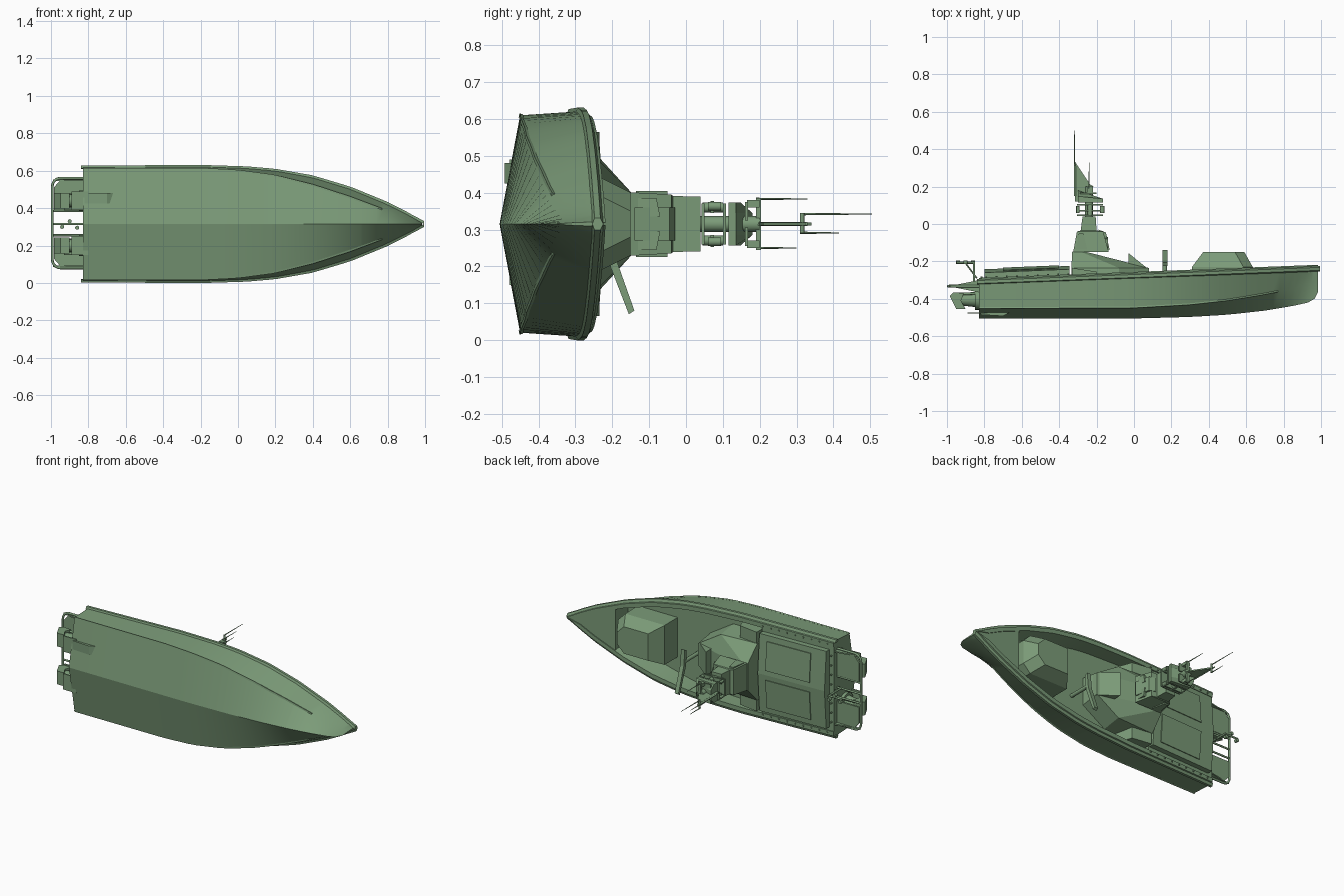
import bpy, bmesh, math
from mathutils import Vector

if "Cube" in bpy.data.objects:
    bpy.data.objects.remove(bpy.data.objects["Cube"])

ZC = 0.315            # centreline; points are (x, y = boat's up, s = sideways)
green = bpy.data.materials.new("green_paint")
green.diffuse_color = (0.2, 0.33, 0.19, 1)
green.use_nodes = True
green.node_tree.nodes["Principled BSDF"].inputs["Base Color"].default_value = green.diffuse_color


def finish(name, bm, smooth=None):
    bmesh.ops.recalc_face_normals(bm, faces=bm.faces)
    me = bpy.data.meshes.new(name)
    bm.to_mesh(me)
    bm.free()
    ob = bpy.data.objects.new(name, me)
    bpy.context.collection.objects.link(ob)
    me.materials.append(green)
    if smooth:
        bpy.context.view_layer.objects.active = ob
        ob.select_set(True)
        bpy.ops.object.shade_smooth_by_angle(angle=math.radians(smooth))
        ob.select_set(False)
    return ob


def loft(name, rings, smooth=None):
    """Skin closed rings of (x, y, s) points and cap both ends."""
    bm = bmesh.new()
    vs = [[bm.verts.new((x, y, s + ZC)) for x, y, s in r] for r in rings]
    n = len(vs[0])
    for a, b in zip(vs, vs[1:]):
        for i in range(n):
            bm.faces.new((a[i], a[(i + 1) % n], b[(i + 1) % n], b[i]))
    bm.faces.new(vs[0])
    bm.faces.new(vs[-1])
    return finish(name, bm, smooth)


def side_prism(name, pts, s0, s1):
    return loft(name, [[(x, y, s) for x, y in pts] for s in (s0, s1)])


def deck_prism(name, pts, y0, y1):
    return loft(name, [[(x, y, s) for x, s in pts] for y in (y0, y1)])


def box(name, x0, x1, y0, y1, s0, s1):
    return side_prism(name, [(x0, y0), (x1, y0), (x1, y1), (x0, y1)], s0, s1)


def stack(name, levels):
    """Rectangles (y, x0, x1, half width) lofted upward."""
    return loft(name, [[(a, y, -h), (b, y, -h), (b, y, h), (a, y, h)] for y, a, b, h in levels])


def rod(name, p, q, r, r2=None, n=10):
    p, q = Vector(p), Vector(q)
    u = (q - p).normalized().orthogonal().normalized()
    w = (q - p).normalized().cross(u)
    ring = lambda c, k: [tuple(c + k * (math.cos(t) * u + math.sin(t) * w))
                         for t in (2 * math.pi * i / n for i in range(n))]
    return loft(name, [ring(p, r), ring(q, r if r2 is None else r2)], 40)


def interp(table, x):
    for (a, va), (b, vb) in zip(table, table[1:]):
        if x <= b:
            return va + (vb - va) * max(0, x - a) / (b - a)
    return table[-1][1]


# Hull lines
SHEER = [(-.83, .302), (-.2, .306), (.05, .298), (.2, .285), (.4, .25), (.6, .19), (.8, .108), (.92, .047), (.985, .006)]
CHINE = [(-.83, .295), (-.2, .295), (0, .285), (.2, .258), (.4, .208), (.6, .143), (.8, .068), (.92, .02), (.985, .004)]
CHINE_Y = [(-.83, -.45), (0, -.447), (.3, -.43), (.5, -.408), (.7, -.375), (.85, -.345), (.985, -.30)]
KEEL_Y = [(-.83, -.506), (0, -.505), (.3, -.497), (.5, -.485), (.7, -.463), (.85, -.438), (.93, -.42), (.965, -.4), (.985, -.36)]


def rail_y(x):
    return -.31 + .07 * (x + .83) / 1.82


def section(x, open_well):
    w, c = interp(SHEER, x), interp(CHINE, x)
    cy, ky, ry = interp(CHINE_Y, x), interp(KEEL_Y, x), rail_y(x)
    top = ry + .022
    inner = max(w - .035, w * .4)
    fy, fw = (-.36, min(inner, c - .012)) if open_well else (top - .006, inner)
    half = [(cy, c), (ry, w), (top, max(w - .008, w * .7)), (top, inner), (fy, fw)]
    return [(x, ky, 0)] + [(x, y, s) for y, s in half] + [(x, fy, 0)] + [(x, y, -s) for y, s in reversed(half)]


# Hull with sunken well between the aft deck and the foredeck
xs = [(-.83 + i * .098, False) for i in range(5)] + [(-.341, False), (-.34, True)]
xs += [(-.34 + i * .0625, True) for i in range(1, 17)] + [(.661, False)]
xs += [(x, False) for x in (.7, .74, .78, .82, .86, .9, .93, .95, .965, .977, .985)]
loft("hull", [section(x, o) for x, o in xs], 20)

# Rub rails along both sides
for sgn, side in ((1, "left"), (-1, "right")):
    rings = []
    for i in range(41):
        x = -.84 + i * (.985 + .84) / 40
        w, y = interp(SHEER, x), rail_y(x)
        rings.append([(x + .01 * (i == 40), y + dy, sgn * max(w + d, 0))
                      for dy, d in ((-.014, -.006), (-.008, .010), (.008, .010), (.016, -.008))])
    loft("rub_rail_" + side, rings, 30)
    # chine strip
    rings = []
    for i in range(31):
        x = -.83 + i * 1.6 / 30
        w, y = interp(CHINE, x), interp(CHINE_Y, x)
        rings.append([(x, y - .004, sgn * (w - .006)), (x, y - .002, sgn * (w + .005)), (x, y + .006, sgn * (w + .002))])
    loft("chine_strip_" + side, rings, 30)

# Aft engine cover with a peaked top, hatch panels and bolts
cover = lambda x, y: [(x, -.31, -.245), (x, y, -.245), (x, y + .018, 0), (x, y, .245), (x, -.31, .245)]
loft("engine_cover", [cover(-.8, -.26), cover(-.345, -.242)])
for sgn in (1, -1):
    panel = [[(x, y0 + dy, sgn * .21), (x, y0 + .013 + dy, sgn * .03), (x, y0 + .018 + dy, sgn * .03), (x, y0 + .005 + dy, sgn * .21)]
             for x, y0 in ((-.7, -.254), (-.4, -.242)) for dy in (.003,)]
    loft("hatch_panel", panel)
    for i in range(9):
        x = -.79 + i * .055
        y = rail_y(x) + .02
        rod("deck_bolt", (x, y, sgn * .28), (x, y + .008, sgn * .28), .005, n=6)
for i in range(8):
    s = -.21 + i * .06
    rod("aft_bolt", (-.815, -.294, s), (-.815, -.28, s), .005, n=6)

# Fore locker
plan = lambda a, b, h, c: [(a, -h), (b - c, -h), (b, -h + c), (b, h - c), (b - c, h), (a, h)]
loft("fore_locker", [[(x, y, s) for x, s in plan(a, b, h, .05)]
                     for y, a, b, h in ((-.365, .31, .64, .125), (-.23, .31, .635, .125), (-.15, .37, .59, .085))])

# Leaning board across the well
side = [(-.225, .01), (-.215, -.09), (-.155, -.245), (-.14, -.235), (-.195, -.08), (-.205, .02)]
loft("leaning_board", [[(x, y, s) for y, s in side] for x in (.152, .178)])
rod("board_post", (.165, -.365, -.06), (.165, -.21, -.06), .012)

# Console: faceted body, nose and wind deflector
levels = [(-.365, [(-.335, .19), (-.08, .19), (.08, .09)]), (-.235, [(-.335, .18), (-.08, .17), (.08, .07)]),
          (-.148, [(-.33, .085), (-.285, .085), (-.26, .06)])]
loft("console", [[(x, y, s) for x, s in p] + [(x, y, -s) for x, s in reversed(p)] for y, p in levels])
side_prism("wind_deflector", [(-.03, -.155), (-.03, -.3), (.085, -.3), (.075, -.24)], -.075, .075)
for sgn in (1, -1):
    side_prism("side_seat", [(-.33, -.365), (-.33, -.235), (-.2, -.255), (-.16, -.365)], sgn * .17, sgn * .25)

# Mast tower
stack("mast_foot", [(-.15, -.325, -.135, .086), (-.04, -.305, -.165, .08), (-.035, -.285, -.2, .076), (.04, -.275, -.205, .074)])
side_prism("mast_front_brace", [(-.2, -.13), (-.13, -.14), (-.15, -.045), (-.19, -.03)], -.045, .045)
for sgn in (1, -1):
    side_prism("mast_side_panel", [(-.31, -.135), (-.25, -.135), (-.27, -.05), (-.295, -.05)], sgn * .075, sgn * .089)
    loft("mast_window", [[(x, y, sgn * s) for y, s in ((-.13, .02), (-.13, .07), (-.08, .07), (-.07, .02))] for x in (-.16, -.139)])
    rod("sensor_ball", (-.235, .045, sgn * .045), (-.235, .1, sgn * .045), .014)
    box("sensor_bracket", -.3, -.17, .066, .076, sgn * .03, sgn * .062)
    rod("light", (-.17, .06, sgn * .048), (-.17, .095, sgn * .048), .012)
    rod("rear_light", (-.3, .06, sgn * .048), (-.3, .095, sgn * .048), .009)
for y, h in ((.042, .055), (.1, .055)):
    box("sensor_shelf", -.305, -.165, y, y + .008, -h, h)
rod("mast_core", (-.24, .03, 0), (-.24, .2, 0), .022)
loft("radar_housing", [[(x, y, s) for x, y in ((-.3, .115), (-.165, .115), (-.165, .135), (-.3, .135 + .045 * k))]
                       for s, k in ((-.058, .3), (-.03, 1), (.03, 1), (.058, .3))])
for sgn in (1, -1):
    box("upper_plate", -.29, -.2, .16, .168, sgn * .01, sgn * .06)
    box("upper_pod", -.25, -.22, .165, .2, sgn * .045, sgn * .065)
box("cross_bar", -.245, -.225, .19, .203, -.07, .07)
side_prism("mast_fin", [(-.315, .12), (-.29, .12), (-.215, .2), (-.235, .212), (-.32, .34)], -.004, .004)
rod("top_post", (-.315, .15, 0), (-.315, .33, 0), .006)
rod("top_cross_bar", (-.315, .315, -.025), (-.315, .315, .03), .006)
for x, y0, y1, s in ((-.24, .19, .33, .068), (-.318, .315, .505, .027), (-.318, .31, .415, -.024), (-.24, .19, .3, -.065)):
    rod("antenna", (x, y0, s), (x, y1, s), .0035, .0012, 6)

# Stern platform plates, brackets and guard rail
for lo, hi in ((.075, .235), (-.225, -.085)):
    out, inn = (hi, lo) if hi > 0 else (lo, hi)
    d = math.copysign(.04, out)
    deck_prism("swim_plate", [(-.83, inn), (-.985, inn), (-.985, out - d), (-.95, out), (-.83, out)], -.337, -.325)
    side_prism("plate_bracket", [(-.99, -.333), (-.83, -.30), (-.83, -.365)], out - .004, out + .004)
for s in (-.06, 0, .07):
    rod("platform_strut", (-.83, -.33, s), (-.99, -.33, s), .006)
cu = bpy.data.curves.new("stern_guard_rail", 'CURVE')
cu.dimensions, cu.bevel_depth, cu.bevel_resolution = '3D', .007, 2
arc = [(-.95 - .043 * math.sin(t), .2 + .045 * math.cos(t)) for t in (i * math.pi / 10 for i in range(6))]
path = [(-.83, .245)] + arc + [(x, -s + .01) for x, s in reversed(arc)] + [(-.83, -.235)]
sp = cu.splines.new('POLY')
sp.points.add(len(path) - 1)
for p, (x, s) in zip(sp.points, path):
    p.co = (x, -.333, s + ZC, 1)
cu.materials.append(green)
bpy.context.collection.objects.link(bpy.data.objects.new("stern_guard_rail", cu))

# Water jets, steering buckets and their intakes
for s in (-.115, .125):
    rod("jet_flange", (-.825, -.405, s), (-.85, -.405, s), .055, n=16)
    rod("jet_nozzle", (-.84, -.405, s), (-.93, -.405, s), .04, .03, 16)
    side_prism("jet_bucket", [(-.91, -.37), (-.965, -.365), (-.985, -.385), (-.95, -.455), (-.9, -.455), (-.925, -.41)], s - .042, s + .042)
    rod("bucket_arm", (-.83, -.37, s + .03), (-.95, -.375, s + .03), .007)
    rod("steering_arm", (-.83, -.385, s - .045), (-.93, -.4, s - .045), .007)
    box("trim_plate", -.89, -.8, -.479, -.472, s - .05, s + .05)
side_prism("hull_intake", [(-.82, -.485), (-.7, -.492), (-.66, -.47), (-.82, -.46)], .11, .165)

# Stern light stand
rod("stern_post", (-.855, -.335, 0), (-.855, -.2, 0), .006)
rod("stern_arm", (-.855, -.207, 0), (-.95, -.207, 0), .006)
for x, s in ((-.94, -.015), (-.9, .015), (-.86, -.02)):
    rod("stern_lamp", (x, -.215, s), (x, -.195, s), .011)
rod("post_brace", (-.84, -.29, 0), (-.9, -.21, 0), .004)
